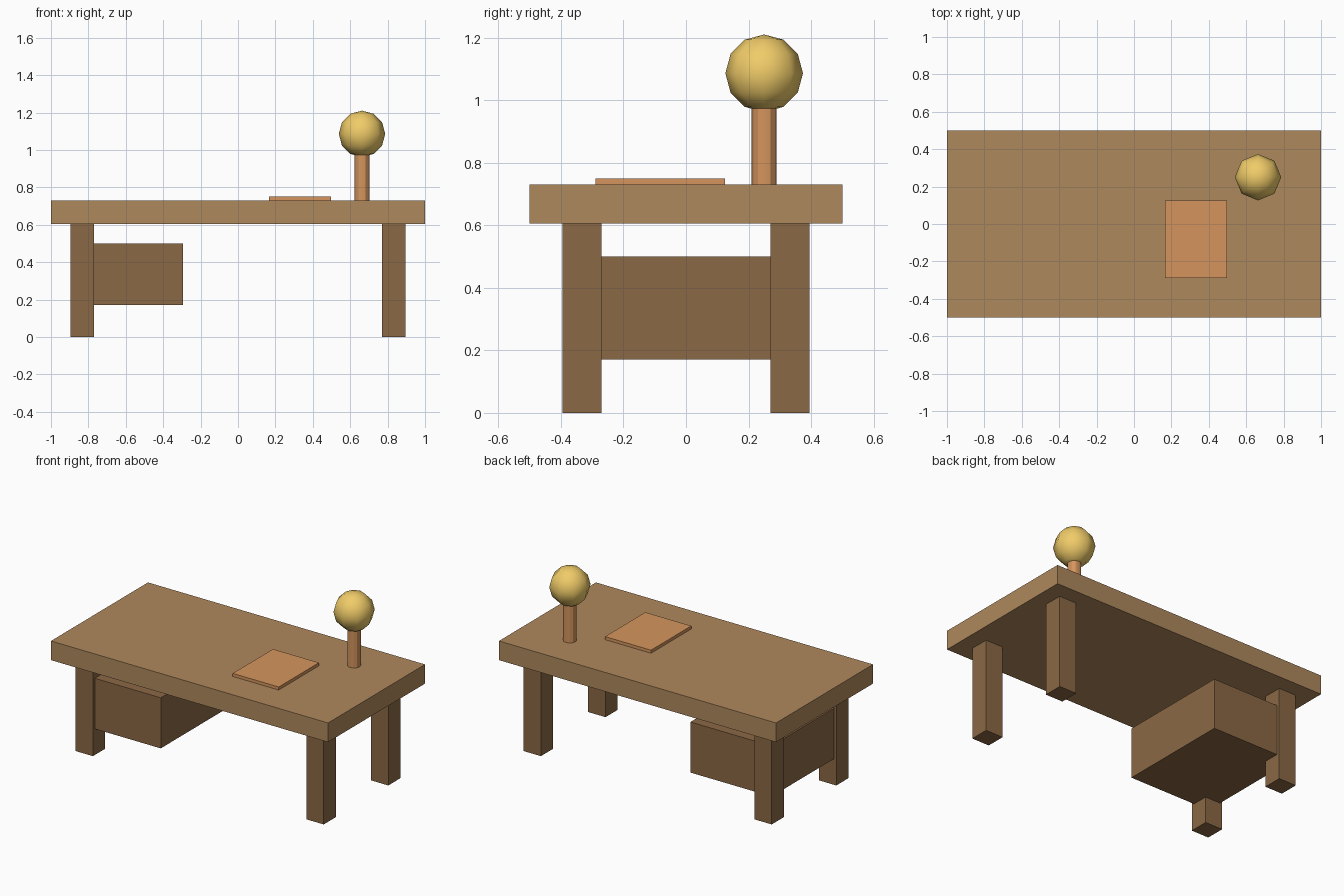
import bpy

if "Cube" in bpy.data.objects:
    bpy.data.objects.remove(bpy.data.objects["Cube"])


def material(name, rgb):
    m = bpy.data.materials.new(name)
    m.diffuse_color = (*rgb, 1)
    m.use_nodes = True
    m.node_tree.nodes["Principled BSDF"].inputs["Base Color"].default_value = m.diffuse_color
    return m


light_wood = material("light_wood", (0.43, 0.25, 0.11))
dark_wood = material("dark_wood", (0.26, 0.14, 0.06))
orange = material("orange", (0.66, 0.30, 0.11))
yellow = material("yellow", (0.87, 0.60, 0.14))


def finish(name, mat):
    ob = bpy.context.object
    ob.name = name
    ob.data.materials.append(mat)
    return ob


def box(name, lo, hi, mat):
    """Axis-aligned box between two corners."""
    centre = [(a + b) / 2 for a, b in zip(lo, hi)]
    bpy.ops.mesh.primitive_cube_add(size=1, location=centre)
    bpy.context.object.scale = [b - a for a, b in zip(lo, hi)]
    bpy.ops.object.transform_apply(location=False, rotation=False, scale=True)
    return finish(name, mat)


# Desk top
box("desk_top", (-1, -0.5, 0.605), (1, 0.5, 0.73), light_wood)

# Four legs
LEG_X, LEG_Y, HALF = 0.833, 0.333, 0.0625
for y, end in ((-LEG_Y, "front"), (LEG_Y, "back")):
    for x, side in ((-LEG_X, "left"), (LEG_X, "right")):
        box(f"{end}_{side}_leg", (x - HALF, y - HALF, 0),
            (x + HALF, y + HALF, 0.605), dark_wood)

# Drawer box held between the left legs
box("drawer_box", (-0.88, -0.375, 0.17), (-0.295, 0.375, 0.50), dark_wood)

# Book lying on the desk
box("book", (0.165, -0.29, 0.73), (0.497, 0.125, 0.75), orange)

# Lamp: round stem and low-poly globe
bpy.ops.mesh.primitive_cylinder_add(vertices=12, radius=0.04, depth=0.25,
                                    location=(0.663, 0.25, 0.855))
finish("lamp_stem", orange)
bpy.ops.object.shade_smooth_by_angle()

bpy.ops.mesh.primitive_uv_sphere_add(segments=8, ring_count=6, radius=0.124,
                                     location=(0.663, 0.25, 1.086))
finish("lamp_globe", yellow)
bpy.ops.object.shade_smooth()
